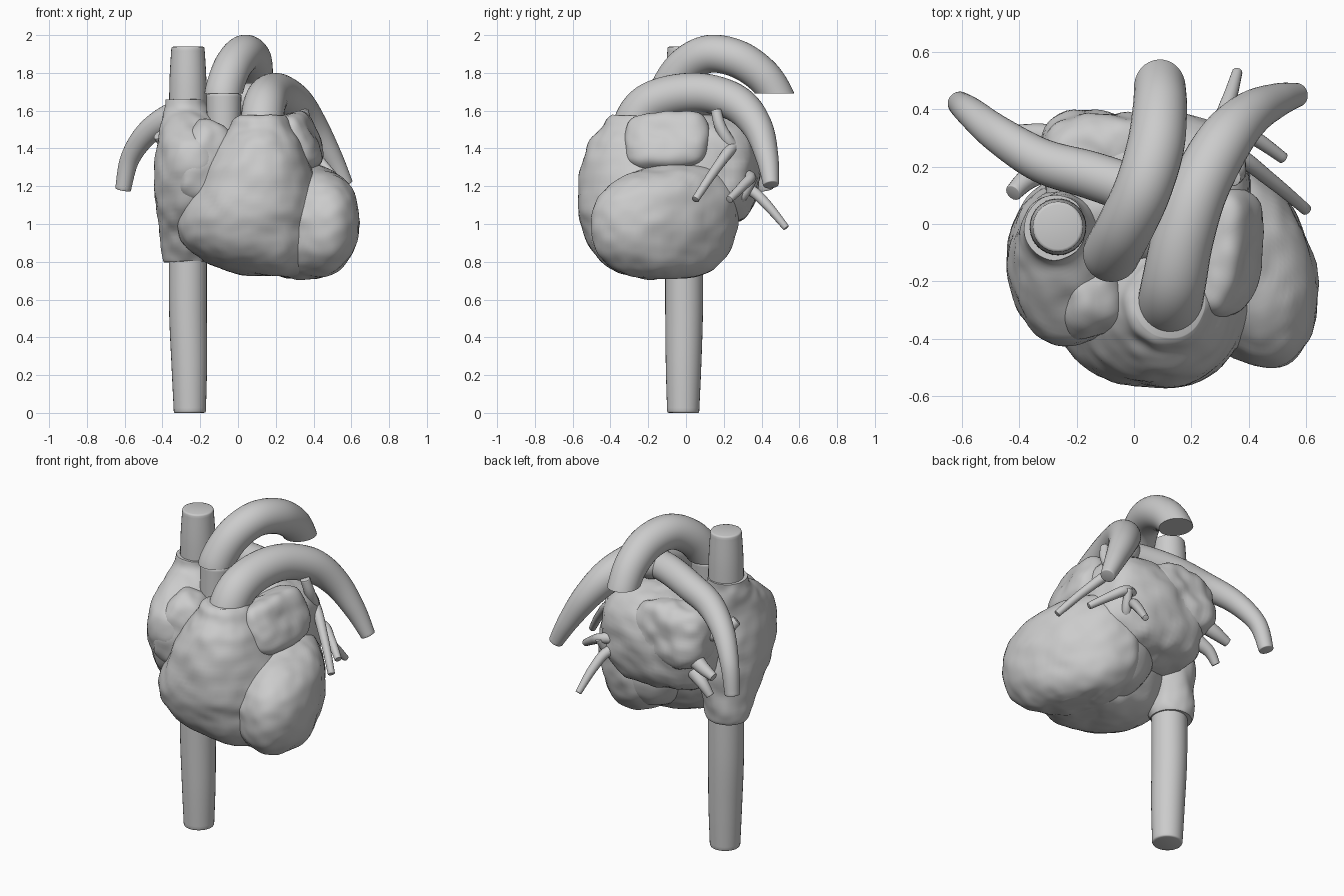
import bpy, bmesh, math
from mathutils import Vector, Matrix, noise

if "Cube" in bpy.data.objects:
    bpy.data.objects.remove(bpy.data.objects["Cube"])


def spline(rows, steps):
    # Catmull-Rom resampling of rows of numbers
    rows = [Vector(r) for r in rows]
    out = []
    for i in range(len(rows) - 1):
        a, b, c, d = (rows[max(0, min(len(rows) - 1, i + k))] for k in (-1, 0, 1, 2))
        for s in range(steps):
            t = s / steps
            out.append(0.5 * (2 * b + (c - a) * t + (2 * a - 5 * b + 4 * c - d) * t * t
                              + (3 * b - a - 3 * c + d) * t ** 3))
    return out + [rows[-1]]


def finish(name, bm, angle=50):
    bmesh.ops.recalc_face_normals(bm, faces=bm.faces)
    me = bpy.data.meshes.new(name)
    bm.to_mesh(me)
    bm.free()
    ob = bpy.data.objects.new(name, me)
    bpy.context.collection.objects.link(ob)
    bpy.ops.object.select_all(action='DESELECT')
    ob.select_set(True)
    bpy.context.view_layer.objects.active = ob
    bpy.ops.object.shade_smooth_by_angle(angle=math.radians(angle))
    return ob


def skin(rings):
    bm = bmesh.new()
    vs = [[bm.verts.new(p) for p in r] for r in rings]
    n = len(vs[0])
    for a, b in zip(vs, vs[1:]):
        for i in range(n):
            bm.faces.new((a[i], a[(i + 1) % n], b[(i + 1) % n], b[i]))
    bm.faces.new(vs[0][::-1])
    bm.faces.new(vs[-1])
    return bm


def roughen(bm, amount):
    # gentle muscle-like unevenness
    bm.normal_update()
    for v in bm.verts:
        v.co += v.normal * amount * (noise.noise(v.co * 7) + 0.5 * noise.noise(v.co * 15))


def chamber(name, rows, tilt=0, bump=0.012, n=72):
    # rows: z, centre x, centre y, radius x, radius y
    rings = []
    rot = Matrix.Rotation(math.radians(tilt), 3, 'Z')
    for z, cx, cy, rx, ry in spline(rows, 7):
        rings.append([Vector((cx, cy, z)) + rot @ Vector((rx * math.cos(t), ry * math.sin(t), 0))
                      for t in (2 * math.pi * i / n for i in range(n))])
    bm = skin(rings)
    roughen(bm, bump)
    return finish(name, bm)


def blob(name, centre, radii, rot=(0, 0, 0), power=2.0, bump=0.014):
    # rounded-box / ellipsoid shape
    bm = bmesh.new()
    bmesh.ops.create_uvsphere(bm, u_segments=64, v_segments=40, radius=1)
    m = Matrix.Identity(3)
    for a, ax in zip(rot, 'XYZ'):
        m = Matrix.Rotation(math.radians(a), 3, ax) @ m
    for v in bm.verts:
        k = sum(abs(c) ** power for c in v.co) ** (-1 / power)
        v.co = Vector(centre) + m @ Vector([c * k * r for c, r in zip(v.co, radii)])
    roughen(bm, bump)
    return finish(name, bm)


def tube(name, rows, n=32, steps=8, cut_z=None):
    # rows: x, y, z, radius; ends are slightly rounded off
    pts = spline(rows, steps)
    pos = [Vector(p[:3]) for p in pts]
    rings, side = [], None
    for i, p in enumerate(pos):
        d = (pos[min(i + 1, len(pos) - 1)] - pos[max(i - 1, 0)]).normalized()
        if side is None:
            side = d.orthogonal()
        side = (side - d * side.dot(d)).normalized()
        up = d.cross(side)
        rings.append([p + pts[i][3] * (side * math.cos(t) + up * math.sin(t))
                      for t in (2 * math.pi * k / n for k in range(n))])
    r, d = pts[-1][3], (pos[-1] - pos[-2]).normalized()
    last = rings[-1]
    for out, shrink in ((.07, .97), (.1, .88)):
        rings.append([pos[-1] + d * r * out + (q - pos[-1]) * shrink for q in last])
    bm = skin(rings)
    if cut_z is not None:
        bmesh.ops.bisect_plane(bm, geom=bm.verts[:] + bm.edges[:] + bm.faces[:],
                               plane_co=(0, 0, cut_z), plane_no=(0, 0, 1), clear_inner=True)
        bmesh.ops.holes_fill(bm, edges=[e for e in bm.edges if e.is_boundary])
    return finish(name, bm)


# great veins
tube("inferior_vena_cava", [(-.265, -.01, .9, .1), (-.265, -.01, .55, .1),
                            (-.258, -.013, .25, .094), (-.255, -.015, .008, .085)])
tube("superior_vena_cava", [(-.265, -.01, 1.5, .1), (-.265, -.01, 1.75, .098),
                            (-.265, -.01, 1.93, .088)])

# ventricles
chamber("right_ventricle", [
    (.725, .2, -.17, .06, .06), (.74, .19, -.18, .2, .17), (.8, .13, -.2, .3, .25),
    (.9, .075, -.21, .37, .31), (1.0, .055, -.22, .375, .34), (1.12, .08, -.23, .355, .345),
    (1.3, .1, -.25, .29, .31), (1.43, .115, -.27, .225, .24), (1.5, .12, -.275, .175, .17),
    (1.55, .12, -.275, .145, .145), (1.57, .125, -.275, .12, .12)])
chamber("left_ventricle", [
    (.71, .35, -.1, .06, .08), (.725, .35, -.11, .12, .19), (.77, .345, -.12, .185, .29),
    (.85, .35, -.12, .225, .37), (.95, .355, -.115, .245, .405), (1.05, .36, -.11, .25, .41),
    (1.15, .355, -.09, .235, .39), (1.24, .335, -.05, .195, .33), (1.3, .3, .01, .14, .23),
    (1.33, .28, .04, .06, .1)], tilt=25)
# underside of the left ventricle reaching back
blob("left_ventricle_base", (.19, .02, 1.03), (.24, .24, .26), bump=.01)

# atria and their appendages
chamber("right_atrium", [
    (.8, -.275, -.01, .115, .115), (.83, -.275, -.015, .125, .13), (.95, -.265, -.05, .15, .18),
    (1.1, -.255, -.1, .18, .25), (1.27, -.235, -.14, .21, .28), (1.43, -.235, -.14, .19, .26),
    (1.54, -.26, -.07, .145, .18), (1.61, -.272, -.02, .118, .125), (1.66, -.275, -.01, .11, .115)])
blob("right_atrial_appendage", (-.195, -.26, 1.33), (.12, .15, .22), rot=(-6, 20, 12), power=3.2)
blob("left_atrium", (.05, .11, 1.28), (.36, .28, .3), power=2.7, bump=.02)
blob("left_atrium_rear", (-.09, .24, 1.37), (.23, .15, .19), power=3.4, bump=.02)
blob("left_atrial_appendage", (.3, -.1, 1.425), (.12, .225, .16), rot=(4, -22, -8), power=3.6)

# aorta
tube("aortic_root", [(-.075, -.11, 1.4, .088), (-.075, -.105, 1.55, .09), (-.075, -.1, 1.68, .093)])
tube("aortic_arch", [(-.08, -.11, 1.6, .1), (-.075, -.095, 1.7, .1), (-.03, -.01, 1.83, .1),
                     (.03, .12, 1.9, .1), (.075, .27, 1.875, .1), (.09, .4, 1.79, .095),
                     (.09, .48, 1.68, .09), (.09, .52, 1.56, .09)], cut_z=1.69)

# pulmonary arteries
tube("pulmonary_trunk_and_left_artery", [
    (.12, -.27, 1.4, .11), (.125, -.275, 1.52, .113), (.14, -.2, 1.63, .112),
    (.17, -.05, 1.685, .108), (.225, .12, 1.69, .103), (.31, .28, 1.63, .097),
    (.4, .38, 1.51, .08), (.495, .43, 1.35, .06), (.568, .45, 1.21, .042)])
tube("right_pulmonary_artery", [
    (.19, .06, 1.66, .085), (.03, .11, 1.66, .085), (-.15, .17, 1.63, .083),
    (-.32, .22, 1.58, .077), (-.47, .31, 1.49, .065), (-.57, .39, 1.35, .052),
    (-.608, .42, 1.185, .042)])
blob("pulmonary_fork", (.17, .08, 1.67), (.11, .12, .1), bump=0)

# pulmonary veins: branches to both lungs
veins = {
    "left_upper_vein": [(.3, .28, 1.38, .04), (.35, .23, 1.43, .034), (.36, .18, 1.52, .03),
                        (.345, .16, 1.6, .028)],
    "left_upper_vein_front": [(.2, .27, 1.38, .04), (.34, .25, 1.41, .032), (.48, .15, 1.28, .025),
                              (.6, .05, 1.13, .02)],
    "left_middle_vein": [(.2, .25, 1.25, .04), (.33, .34, 1.25, .03), (.42, .3, 1.2, .026),
                         (.52, .23, 1.13, .02)],
    "left_lower_vein": [(.2, .22, 1.2, .04), (.29, .34, 1.18, .03), (.33, .43, 1.1, .026),
                        (.36, .53, .98, .018)],
    "left_lower_vein_inner": [(.22, .2, 1.12, .035), (.3, .29, 1.14, .03), (.34, .36, 1.25, .022)],
    "right_upper_vein": [(-.2, .22, 1.38, .05), (-.35, .17, 1.4, .04), (-.42, .11, 1.47, .03)],
    "right_middle_vein": [(-.2, .28, 1.3, .055), (-.32, .31, 1.24, .04), (-.41, .32, 1.2, .026)],
    "right_lower_vein": [(-.18, .24, 1.2, .055), (-.3, .28, 1.13, .035), (-.36, .28, 1.06, .024)],
}
for name, rows in veins.items():
    tube(name, rows, n=16, steps=6)
